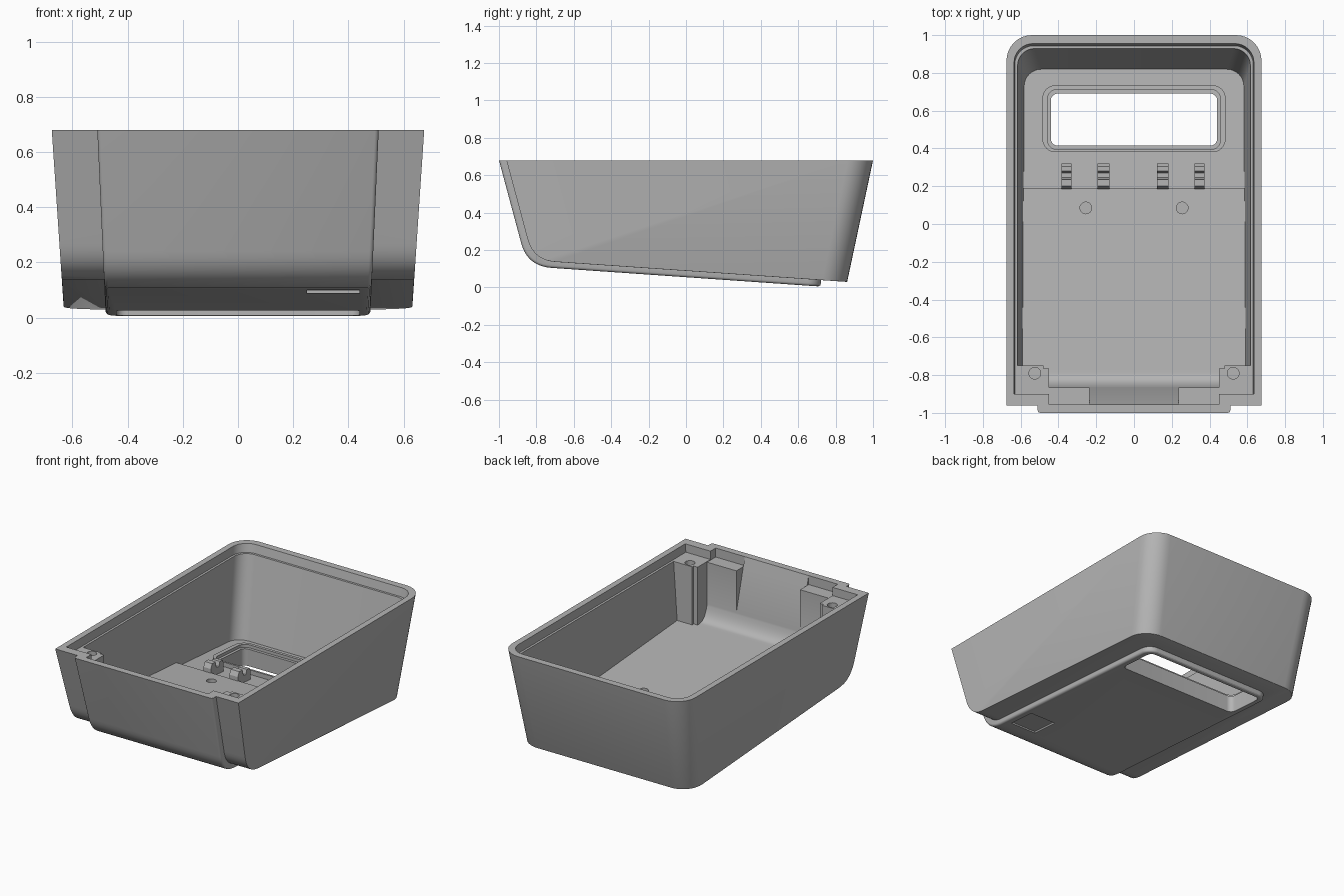
import bpy, bmesh, math
from mathutils import Vector

if "Cube" in bpy.data.objects:
    bpy.data.objects.remove(bpy.data.objects["Cube"], do_unlink=True)

grey = bpy.data.materials.new("casing grey")
grey.use_nodes = True
GREY = (0.46, 0.46, 0.46, 1)
grey.diffuse_color = GREY
grey.node_tree.nodes["Principled BSDF"].inputs["Base Color"].default_value = GREY

TOP, LEDGE = 0.68, 0.625


def bridge(name, a, b):
    """Closed solid between two matching rings of points."""
    bm = bmesh.new()
    va, vb = [bm.verts.new(p) for p in a], [bm.verts.new(p) for p in b]
    n = len(a)
    bm.faces.new(va)
    bm.faces.new(vb)
    for i in range(n):
        j = (i + 1) % n
        bm.faces.new((va[i], va[j], vb[j], vb[i]))
    bmesh.ops.recalc_face_normals(bm, faces=bm.faces)
    mesh = bpy.data.meshes.new(name)
    bm.to_mesh(mesh)
    bm.free()
    ob = bpy.data.objects.new(name, mesh)
    bpy.context.collection.objects.link(ob)
    mesh.materials.append(grey)
    return ob


def ring(x0, x1, y0, y1, front_r=0, back_r=0, steps=8):
    """Rectangle outline with rounded front and back corners."""
    pts = []
    corners = ((x1, y1, back_r, 0), (x0, y1, back_r, 1),
               (x0, y0, front_r, 2), (x1, y0, front_r, 3))
    for x, y, r, quarter in corners:
        sx, sy = (1 if x == x1 else -1), (1 if y == y1 else -1)
        if not r:
            pts.append((x, y))
            continue
        for i in range(steps + 1):
            t = (quarter + i / steps) * math.pi / 2
            pts.append((x - sx * r + r * math.cos(t), y - sy * r + r * math.sin(t)))
    return pts


def prism(name, pts, low, high):
    """Outline raised between two heights, each a number or a function of y."""
    at = lambda h, y: h(y) if callable(h) else h
    return bridge(name, [(x, y, at(low, y)) for x, y in pts],
                  [(x, y, at(high, y)) for x, y in pts])


def box(name, x0, x1, y0, y1, low, high):
    return prism(name, ring(x0, x1, y0, y1), low, high)


def extrude(name, profile, x0=-1, x1=1):
    return bridge(name, [(x0, y, z) for y, z in profile], [(x1, y, z) for y, z in profile])


def tapered(name, half, back, r, side_slope, back_slope, front=-1.3, low=-0.2, high=TOP):
    """Plan outline that narrows towards the bottom."""
    def level(z):
        d = TOP - z
        w = half - side_slope * d
        return [(x, y, z) for x, y in ring(-w, w, front, back - back_slope * d, 0, r)]
    return bridge(name, level(low), level(high))


def boolean(ob, other, operation):
    m = ob.modifiers.new("cut", 'BOOLEAN')
    m.object, m.operation, m.solver = other, operation, 'EXACT'
    bpy.context.view_layer.objects.active = ob
    bpy.ops.object.modifier_apply(modifier=m.name)
    bpy.data.objects.remove(other, do_unlink=True)
    return ob


def curve(a, mid, b, steps=10):
    """Smooth bend from a to b pulled towards mid."""
    a, mid, b = Vector(a), Vector(mid), Vector(b)
    return [tuple(a * (1 - t) ** 2 + mid * 2 * t * (1 - t) + b * t * t)
            for t in (i / steps for i in range(steps + 1))]


def soften(ob, width, rule):
    """Round the sharp edges that satisfy the rule."""
    bm = bmesh.new()
    bm.from_mesh(ob.data)
    bmesh.ops.dissolve_limit(bm, angle_limit=0.005, verts=bm.verts, edges=bm.edges)
    edges = [e for e in bm.edges if e.is_manifold and e.calc_face_angle() > 0.7
             and rule([v.co for v in e.verts])]
    bmesh.ops.bevel(bm, geom=edges, offset=width, segments=3, profile=0.5,
                    affect='EDGES', clamp_overlap=True)
    bm.to_mesh(ob.data)
    bm.free()


def smooth(ob):
    bpy.ops.object.select_all(action='DESELECT')
    ob.select_set(True)
    bpy.context.view_layer.objects.active = ob
    bpy.ops.object.shade_smooth_by_angle(angle=math.radians(30))


def underside(y):
    return 0.105 - 0.0694 * (y + 0.72)


def rear_floor(y):
    return 0.10 + 0.07 * (0.82 - y)


def front_floor(y):
    return 0.18 - 0.07 * (y - 0.085)


# Main tapered body
casing = tapered("casing", 0.675, 1.0, 0.135, 0.067, 0.213)
body_side = [(-0.96, TOP)] + curve((-0.85, 0.27), (-0.82, 0.145), (-0.70, 0.137))
body_side += [(0.86, 0.03), (1.2, 0.03), (1.2, TOP)]
boolean(casing, extrude("body_side", body_side), 'INTERSECT')
soften(casing, 0.022, lambda vs: all(v.z < 0.15 for v in vs))

# Raised panel wrapping the front and underside
panel = tapered("panel", 0.51, 0.76, 0.07, 0.045, 0.06)
panel_side = [(-1.0, TOP)] + curve((-0.882, 0.24), (-0.85, 0.115), (-0.72, 0.105))
panel_side += [(0.73, underside(0.73)), (1.2, underside(0.73)), (1.2, TOP)]
boolean(panel, extrude("panel_side", panel_side), 'INTERSECT')
soften(panel, 0.014, lambda vs: not all(v.z > TOP - 0.01 for v in vs))
boolean(casing, panel, 'UNION')

# Cavity with a stepped floor, leaving corner posts and ledge blocks solid
cavity = tapered("cavity", 0.62, 0.94, 0.09, 0.067, 0.208, high=0.8)
cavity_side = [(-0.987, 0.80), (-0.955, TOP)]
cavity_side += curve((-0.862, 0.33), (-0.84, 0.245), (-0.79, front_floor(-0.79)))
cavity_side += [(0.19, front_floor(0.19)), (0.19, rear_floor(0.19)),
                (1.2, rear_floor(1.2)), (1.2, 0.80)]
boolean(cavity, extrude("cavity_side", cavity_side), 'INTERSECT')
for s in (-1, 1):
    for a, b, rear in ((0.48, 0.8, -0.75), (0.45, 0.49, -0.765), (0.235, 0.47, -0.865)):
        x0, x1 = sorted((s * a, s * b))
        boolean(cavity, box("block", x0, x1, -1.2, rear, -0.1, 0.9), 'DIFFERENCE')
boolean(casing, cavity, 'DIFFERENCE')

# Recessed ledge around the rim, with two notches in the front
boolean(casing, tapered("ledge", 0.635, 0.955, 0.1, 0.067, 0.208,
                        front=-0.9, low=LEDGE, high=0.8), 'DIFFERENCE')
for s in (-1, 1):
    x0, x1 = sorted((s * 0.235, s * 0.45))
    boolean(casing, box("notch", x0, x1, -0.955, -0.85, LEDGE - 0.005, 0.8), 'DIFFERENCE')

# Window with a raised rim
boolean(casing, prism("window_rim", ring(-0.485, 0.485, 0.38, 0.735, 0.07, 0.07),
                      0.06, lambda y: rear_floor(y) + 0.03), 'UNION')
boolean(casing, prism("window_step", ring(-0.458, 0.458, 0.395, 0.712, 0.05, 0.05),
                      lambda y: rear_floor(y) + 0.01, 0.4), 'DIFFERENCE')
boolean(casing, prism("window", ring(-0.44, 0.44, 0.415, 0.69, 0.035, 0.035),
                      -0.2, 0.4), 'DIFFERENCE')

# Blind screw holes in the floor and the corner posts
for s in (-1, 1):
    for x, y, low, high in ((0.255, 0.085, 0.12, 0.25), (0.525, -0.79, 0.56, 0.75)):
        r = 0.031
        hole = ring(s * x - r, s * x + r, y - r, y + r, r * 0.999, r * 0.999, 6)
        boolean(casing, prism("hole", hole, low, high), 'DIFFERENCE')

# Shallow square pocket underneath
boolean(casing, box("pocket", 0.25, 0.44, -0.66, -0.47, -0.1,
                    lambda y: underside(y) + 0.01), 'DIFFERENCE')
smooth(casing)

# Four clips standing behind the floor step
clip_side = [(0.185, 0.12), (0.185, 0.20), (0.20, 0.23), (0.235, 0.23), (0.245, 0.185),
             (0.27, 0.185), (0.28, 0.215), (0.305, 0.215), (0.32, 0.19), (0.32, 0.12)]
for i, x in enumerate((-0.357, -0.162, 0.152, 0.347)):
    half = 0.031 if i in (1, 2) else 0.027
    extrude("clip_%d" % (i + 1), clip_side, x - half, x + half)
